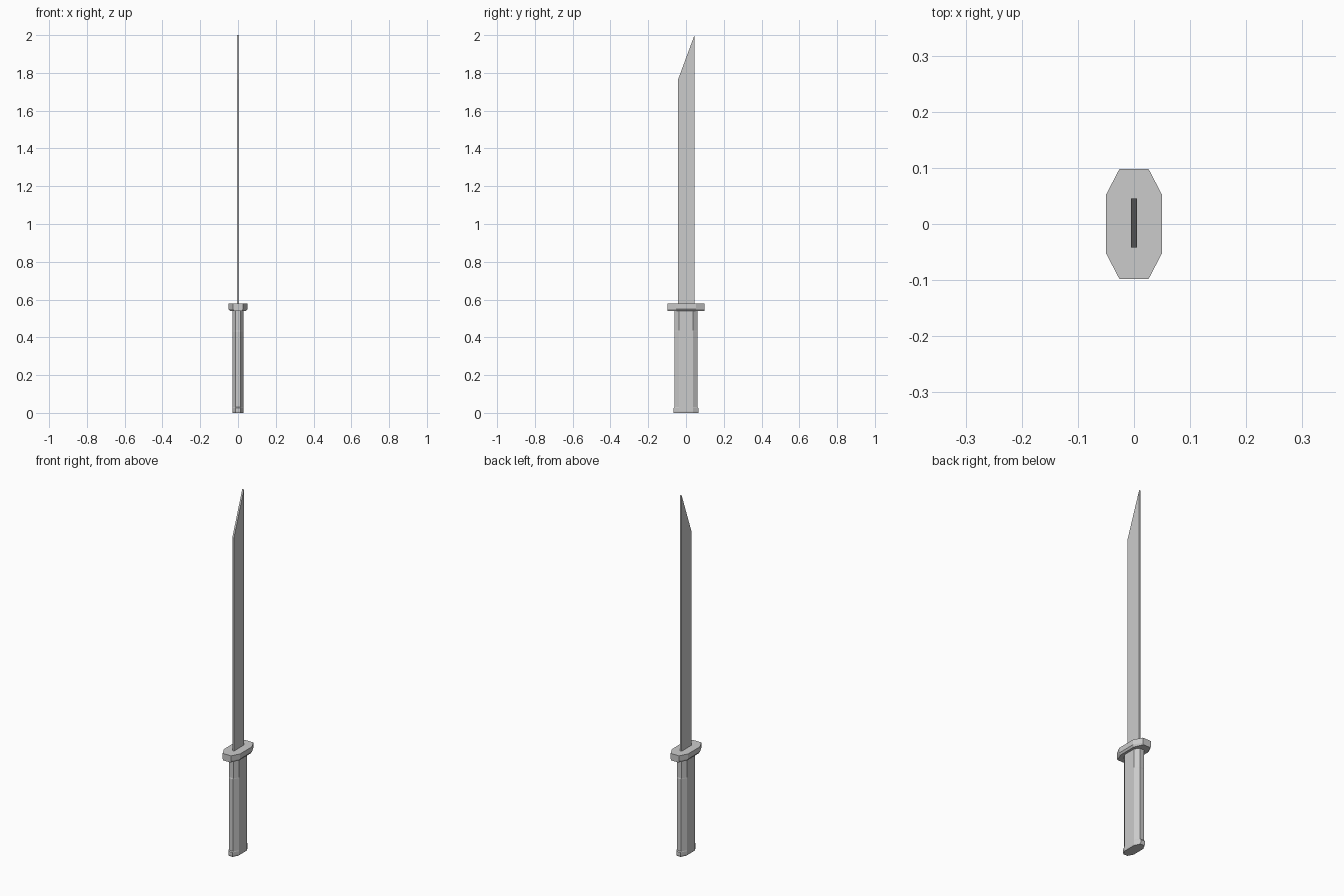
import bpy, bmesh

if "Cube" in bpy.data.objects:
    bpy.data.objects.remove(bpy.data.objects["Cube"])


def octagon(hx, hy, cx, cy):
    """Octagon with half sizes hx, hy; flats end at cx (front/back) and cy (sides)."""
    q = [(hx, cy), (cx, hy)]
    half = q + [(-x, y) for x, y in reversed(q)]
    return half + [(-x, -y) for x, y in half]


def loft(name, sections):
    """Skin a stack of (z, outline) sections and cap both ends."""
    bm = bmesh.new()
    rings = [[bm.verts.new((x, y, z)) for x, y in pts] for z, pts in sections]
    n = len(rings[0])
    for a, b in zip(rings, rings[1:]):
        for i in range(n):
            j = (i + 1) % n
            bm.faces.new((a[i], a[j], b[j], b[i]))
    bm.faces.new(rings[0][::-1])
    bm.faces.new(rings[-1])
    bmesh.ops.recalc_face_normals(bm, faces=bm.faces)
    me = bpy.data.meshes.new(name)
    bm.to_mesh(me)
    bm.free()
    ob = bpy.data.objects.new(name, me)
    bpy.context.collection.objects.link(ob)
    return ob


# Handle with a slight flare at the butt and a narrower neck
loft("handle", [(z, octagon(hx, hy, 0.013, 0.036)) for z, hx, hy in (
    (0.0, 0.028, 0.065), (0.008, 0.03, 0.067), (0.025, 0.03, 0.067),
    (0.03, 0.03, 0.062), (0.43, 0.03, 0.062), (0.435, 0.03, 0.06),
    (0.545, 0.03, 0.06))])

# Guard, narrowing slightly underneath
loft("guard", [(0.54, octagon(0.043, 0.098, 0.023, 0.05)),
               (0.55, octagon(0.05, 0.098, 0.026, 0.052)),
               (0.578, octagon(0.05, 0.098, 0.026, 0.052))])

# Blade: thin slab with a slanted tip
t = 0.005
profile = [(-0.042, 0.56), (0.045, 0.56), (0.045, 2.0), (-0.042, 1.765)]
bm = bmesh.new()
face = bm.faces.new([bm.verts.new((-t, y, z)) for y, z in profile])
ext = bmesh.ops.extrude_face_region(bm, geom=[face])
moved = [v for v in ext["geom"] if isinstance(v, bmesh.types.BMVert)]
bmesh.ops.translate(bm, verts=moved, vec=(2 * t, 0, 0))
bmesh.ops.recalc_face_normals(bm, faces=bm.faces)
mesh = bpy.data.meshes.new("blade")
bm.to_mesh(mesh)
bm.free()
bpy.context.collection.objects.link(bpy.data.objects.new("blade", mesh))
